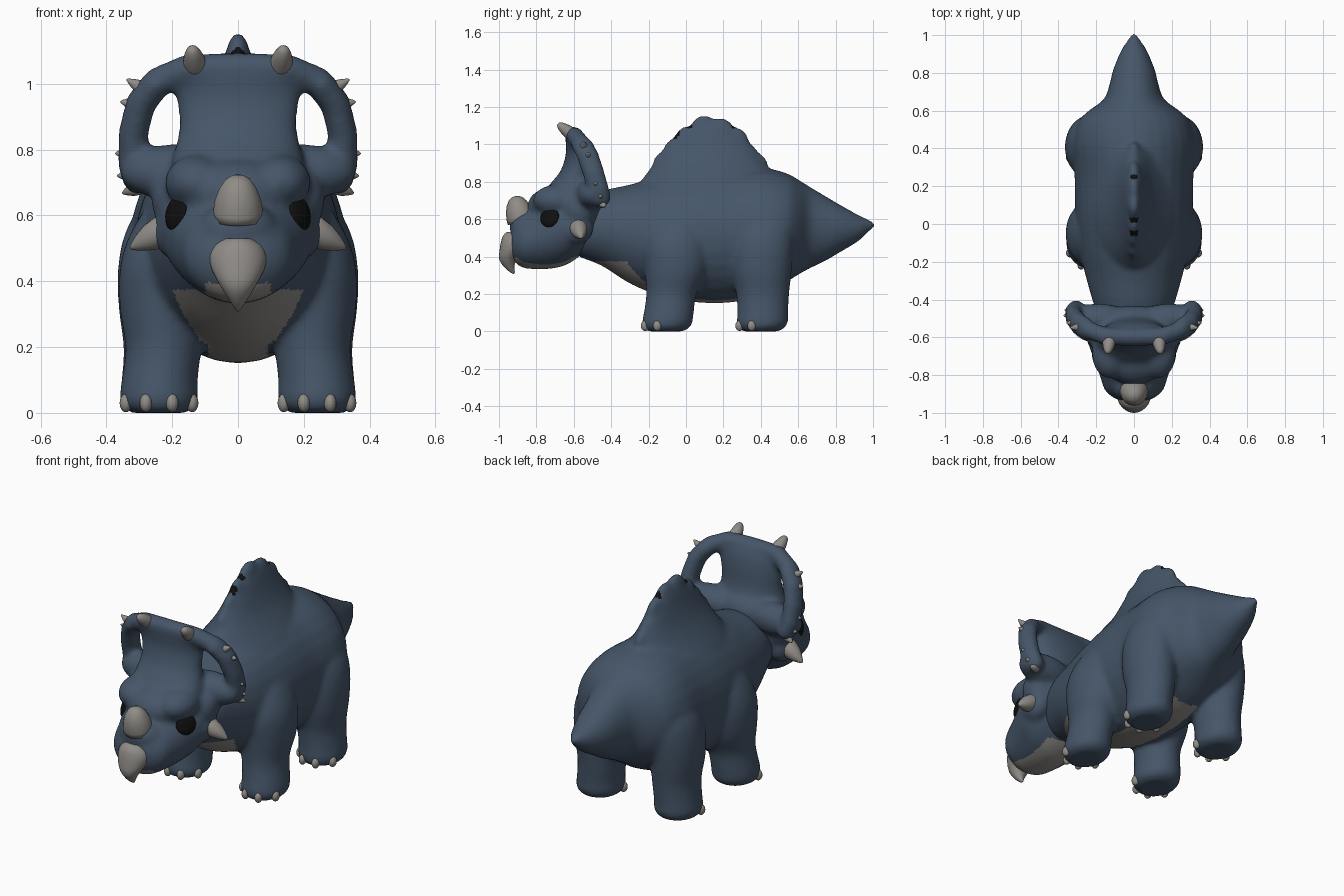
import bpy
import bmesh
from math import cos, sin, pi, radians
from mathutils import Matrix, Vector
from mathutils.bvhtree import BVHTree

cube = bpy.data.objects.get("Cube")
if cube:
    bpy.data.objects.remove(cube, do_unlink=True)


def material(name, rgb):
    mat = bpy.data.materials.new(name)
    mat.use_nodes = True
    color = (*rgb, 1)
    mat.diffuse_color = color
    shader = next(n for n in mat.node_tree.nodes if n.type == "BSDF_PRINCIPLED")
    shader.inputs["Base Color"].default_value = color
    return mat


skin = material("slate blue skin", (0.06, 0.092, 0.14))
horn = material("horn grey", (0.28, 0.265, 0.245))
black = material("eye black", (0.005, 0.005, 0.005))
SIDES = (1, -1)
POINTED = ((-0.2, 1), (0, 1), (0.35, 0.86), (0.65, 0.58), (0.88, 0.28), (0.97, 0.13), (1, 0.03))
BLUNT = ((-0.2, 1), (0, 1), (0.35, 0.92), (0.65, 0.74), (0.88, 0.5), (0.97, 0.28), (1, 0.04))


def loft(bm, rings, axis="Z", matrix=Matrix(), segments=28):
    """Skin elliptical rings (position, centre a, centre b, radius a, radius b)."""
    loops = []
    for t, a, b, ra, rb in rings:
        loop = []
        for k in range(segments):
            angle = 2 * pi * k / segments
            u, v = a + ra * cos(angle), b + rb * sin(angle)
            co = Vector((u, v, t) if axis == "Z" else (u, t, v))
            loop.append(bm.verts.new(matrix @ co))
        loops.append(loop)
    for low, high in zip(loops, loops[1:]):
        for k in range(segments):
            n = (k + 1) % segments
            bm.faces.new((low[k], low[n], high[n], high[k]))
    bm.faces.new(loops[0])
    bm.faces.new(loops[-1])


def flowing(rings, steps=4):
    """Add in-between rings along a smooth spline."""
    pts = [Vector(r) for r in rings]
    pts = [pts[0]] + pts + [pts[-1]]
    result = []
    for a, b, c, d in zip(pts, pts[1:], pts[2:], pts[3:]):
        for k in range(steps):
            t = k / steps
            result.append(b + (c - a) * (t / 2) + (a * 2 - b * 5 + c * 4 - d) * (t * t / 2)
                          + (b * 3 - a - c * 3 + d) * (t ** 3 / 2))
    return result + [pts[-1]]


def ellipsoid(bm, center, radii, rotation=None):
    bmesh.ops.create_uvsphere(
        bm, u_segments=20, v_segments=14, radius=1,
        matrix=Matrix.LocRotScale(Vector(center), rotation, Vector(radii)))


def spike(bm, base, tip, radius, profile=POINTED):
    base, tip = Vector(base), Vector(tip)
    axis = tip - base
    matrix = Matrix.LocRotScale(base, axis.to_track_quat("Z", "Y"), None)
    loft(bm, [(t * axis.length, 0, 0, r * radius, r * radius) for t, r in profile],
         matrix=matrix, segments=16)


def finish(name, bm, mat):
    bmesh.ops.recalc_face_normals(bm, faces=bm.faces[:])
    mesh = bpy.data.meshes.new(name)
    bm.to_mesh(mesh)
    bm.free()
    mesh.materials.append(mat)
    mesh.shade_smooth()
    ob = bpy.data.objects.new(name, mesh)
    bpy.context.collection.objects.link(ob)
    return ob


def blend(ob, voxel, iterations, color_rule):
    """Fuse overlapping volumes into one smooth skin, then colour its faces."""
    remesh = ob.modifiers.new("fuse", "REMESH")
    remesh.mode = "VOXEL"
    remesh.voxel_size = voxel
    soft = ob.modifiers.new("soften", "SMOOTH")
    soft.factor = 0.5
    soft.iterations = iterations
    graph = bpy.context.evaluated_depsgraph_get()
    mesh = bpy.data.meshes.new_from_object(ob.evaluated_get(graph))
    ob.modifiers.clear()
    ob.data = mesh
    mesh.materials.clear()
    for mat in (skin, horn, black):
        mesh.materials.append(mat)
    for face in mesh.polygons:
        face.material_index = color_rule(face.center, face.normal)
    mesh.shade_smooth()


# Torso and tail
bm = bmesh.new()
torso = ((-0.58, 0.54, 0.15, 0.14), (-0.45, 0.55, 0.205, 0.2), (-0.3, 0.52, 0.25, 0.265),
         (-0.15, 0.51, 0.285, 0.315), (0.05, 0.51, 0.31, 0.355), (0.25, 0.515, 0.315, 0.36),
         (0.42, 0.535, 0.325, 0.34), (0.54, 0.555, 0.295, 0.29), (0.6, 0.557, 0.24, 0.255),
         (0.66, 0.555, 0.16, 0.22), (0.74, 0.55, 0.13, 0.177), (0.82, 0.55, 0.11, 0.13),
         (0.92, 0.552, 0.068, 0.072), (0.98, 0.565, 0.03, 0.032), (1.01, 0.572, 0.012, 0.012))
loft(bm, flowing([(y, 0, z, rx, rz) for y, z, rx, rz in torso]), "Y")

# Back sail with a scalloped edge, flaring into the torso
sail = ((0.7, 0.12, 0.26, 0.4), (0.77, 0.12, 0.215, 0.38), (0.84, 0.12, 0.16, 0.335),
        (0.92, 0.125, 0.105, 0.28), (1.0, 0.13, 0.07, 0.22), (1.07, 0.135, 0.048, 0.15),
        (1.11, 0.14, 0.034, 0.09))
loft(bm, flowing([(z, 0, y, rx, ry) for z, y, rx, ry in sail]))
for y, z in ((-0.17, 0.92), (-0.1, 1.01), (-0.02, 1.088), (0.09, 1.152), (0.2, 1.137),
             (0.3, 1.077), (0.37, 0.98), (0.43, 0.91)):
    edge = Vector((0, y, z))
    inward = (Vector((0, 0.12, 0.8)) - edge).normalized()
    ellipsoid(bm, edge + inward * 0.07, (0.036, 0.075, 0.075))

# Legs, front and hind, on both sides
front_leg = ((0, 0.24, -0.11, 0.085, 0.095), (0.02, 0.24, -0.105, 0.112, 0.125),
             (0.05, 0.24, -0.1, 0.12, 0.136), (0.1, 0.238, -0.092, 0.116, 0.134),
             (0.2, 0.226, -0.078, 0.116, 0.135), (0.32, 0.228, -0.055, 0.132, 0.165),
             (0.45, 0.23, -0.05, 0.128, 0.175), (0.56, 0.215, -0.04, 0.105, 0.15),
             (0.66, 0.19, -0.03, 0.06, 0.1))
hind_leg = ((0, 0.24, 0.4, 0.085, 0.095), (0.02, 0.24, 0.404, 0.112, 0.125),
            (0.05, 0.24, 0.408, 0.12, 0.138), (0.1, 0.238, 0.41, 0.116, 0.136),
            (0.2, 0.23, 0.41, 0.118, 0.142), (0.32, 0.235, 0.405, 0.128, 0.16),
            (0.45, 0.238, 0.41, 0.126, 0.165), (0.56, 0.228, 0.42, 0.11, 0.15),
            (0.66, 0.2, 0.42, 0.07, 0.1))
for side in SIDES:
    for leg in (front_leg, hind_leg):
        loft(bm, flowing([(z, side * x, y, rx, ry) for z, x, y, rx, ry in leg]))


def body_color(c, n):
    """Grey belly narrowing to the rear, and dark nicks along the sail crest."""
    width = 0.2 - 0.11 * min(max((c.y + 0.32) / 0.2, 0), 1)
    if abs(c.x) < width and 0.13 < c.z < 0.375 and c.y < 0.42 and n.z < -0.15:
        return 1
    nick = any(abs(c.y - y) < 0.014 for y in (-0.05, 0.02, 0.25))
    return 2 if nick and c.z > 1 and abs(c.x) < 0.02 else 0


body = finish("body", bm, skin)
blend(body, 0.014, 10, body_color)

# Head, tapering from the cheeks to the muzzle
bm = bmesh.new()
skull = ((-0.94, 0.47, 0.05, 0.045), (-0.925, 0.47, 0.1, 0.085), (-0.88, 0.475, 0.155, 0.133),
         (-0.8, 0.5, 0.182, 0.168), (-0.72, 0.535, 0.212, 0.2), (-0.64, 0.56, 0.238, 0.205),
         (-0.56, 0.59, 0.235, 0.18), (-0.49, 0.63, 0.2, 0.13), (-0.45, 0.65, 0.14, 0.08))
loft(bm, flowing([(y, 0, z, rx, rz) for y, z, rx, rz in skull]), "Y")
ellipsoid(bm, (0, -0.85, 0.56), (0.12, 0.095, 0.085))
ellipsoid(bm, (0, -0.7, 0.665), (0.18, 0.15, 0.11))
ellipsoid(bm, (0, -0.51, 0.72), (0.2, 0.08, 0.1))

# Central frill panel rising from the forehead
panel = ((0.68, -0.62, 0.21, 0.17), (0.74, -0.615, 0.205, 0.15), (0.79, -0.6, 0.195, 0.125),
         (0.86, -0.585, 0.18, 0.085), (0.95, -0.578, 0.187, 0.064), (1.02, -0.588, 0.215, 0.056),
         (1.07, -0.6, 0.2, 0.04))
loft(bm, flowing([(z, 0, y, rx, ry) for z, y, rx, ry in panel]))

# Frill rim, brows, cheeks and lower frill lobes
rim = [Vector(p) for p in ((0, -0.6, 1.048), (0.15, -0.595, 1.046), (0.245, -0.56, 1.005),
                           (0.296, -0.525, 0.94), (0.318, -0.495, 0.85), (0.32, -0.47, 0.76),
                           (0.305, -0.46, 0.71))]
for side in SIDES:
    for start, end in zip(rim, rim[1:]):
        for step in range(8):
            p = start.lerp(end, step / 7)
            depth = 0.048 if p.z > 1 else 0.06
            ellipsoid(bm, (side * p.x, p.y, p.z), (0.046, depth, 0.046))
    ellipsoid(bm, (side * 0.125, -0.69, 0.7), (0.098, 0.13, 0.085))
    ellipsoid(bm, (side * 0.19, -0.585, 0.55), (0.066, 0.09, 0.085))
    ellipsoid(bm, (side * 0.185, -0.57, 0.65), (0.08, 0.09, 0.1))
    ellipsoid(bm, (side * 0.19, -0.505, 0.732), (0.17, 0.085, 0.085))

head = finish("head_and_frill", bm, skin)
blend(head, 0.012, 14, lambda c, n: int(n.z < -0.5 and c.z < 0.4 and abs(c.x) < 0.1))

# Hooked beak
bm = bmesh.new()
beak = ((0.53, -0.9, 0.045, 0.06), (0.51, -0.905, 0.073, 0.074), (0.475, -0.912, 0.088, 0.078),
        (0.43, -0.932, 0.078, 0.065), (0.385, -0.952, 0.053, 0.047), (0.345, -0.946, 0.028, 0.028),
        (0.315, -0.927, 0.009, 0.012), (0.308, -0.922, 0.002, 0.002))
loft(bm, flowing([(z, 0, y, rx, ry) for z, y, rx, ry in beak], 2))
finish("beak", bm, horn)

# Nose horn
bm = bmesh.new()
spike(bm, (0, -0.885, 0.61), (0, -0.915, 0.722), 0.076, BLUNT)
finish("nose_horn", bm, horn)

# Paired horns, spikes, eyes and claws
surface = BVHTree.FromPolygons([v.co for v in head.data.vertices],
                               [p.vertices[:] for p in head.data.polygons])
rim_spikes = (((0.28, -0.545, 0.98), (0.339, -0.55, 1.014)),
              ((0.3, -0.52, 0.935), (0.358, -0.525, 0.946)),
              ((0.318, -0.48, 0.79), (0.374, -0.485, 0.788)),
              ((0.31, -0.46, 0.725), (0.368, -0.455, 0.72)),
              ((0.305, -0.45, 0.685), (0.352, -0.435, 0.667)))
for side, label in zip(SIDES, ("left", "right")):
    flip = Vector((side, 1, 1))

    bm = bmesh.new()
    spike(bm, flip * Vector((0.13, -0.61, 1.052)), flip * Vector((0.14, -0.685, 1.11)), 0.036, BLUNT)
    finish(label + "_crest_horn", bm, horn)

    bm = bmesh.new()
    spike(bm, flip * Vector((0.235, -0.575, 0.55)), flip * Vector((0.328, -0.56, 0.5)), 0.048)
    finish(label + "_cheek_horn", bm, horn)

    bm = bmesh.new()
    for base, tip in rim_spikes:
        spike(bm, flip * Vector(base), flip * Vector(tip), 0.024)
    finish(label + "_frill_spikes", bm, horn)

    bm = bmesh.new()
    spot, normal, *_ = surface.ray_cast(Vector((side, -0.73, 0.61)), Vector((-side, 0, 0)))
    ellipsoid(bm, spot - normal * 0.004, (0.056, 0.056, 0.022), normal.to_track_quat("Z", "Y"))
    finish(label + "_eye", bm, black)

    for leg, center in (("front", -0.1), ("hind", 0.405)):
        bm = bmesh.new()
        for degrees in (-65, -21, 21, 65):
            a = radians(degrees)
            ellipsoid(bm, (side * 0.24 + 0.111 * sin(a), center - 0.127 * cos(a), 0.03),
                      (0.019, 0.023, 0.028))
        finish(f"{label}_{leg}_claws", bm, horn)
